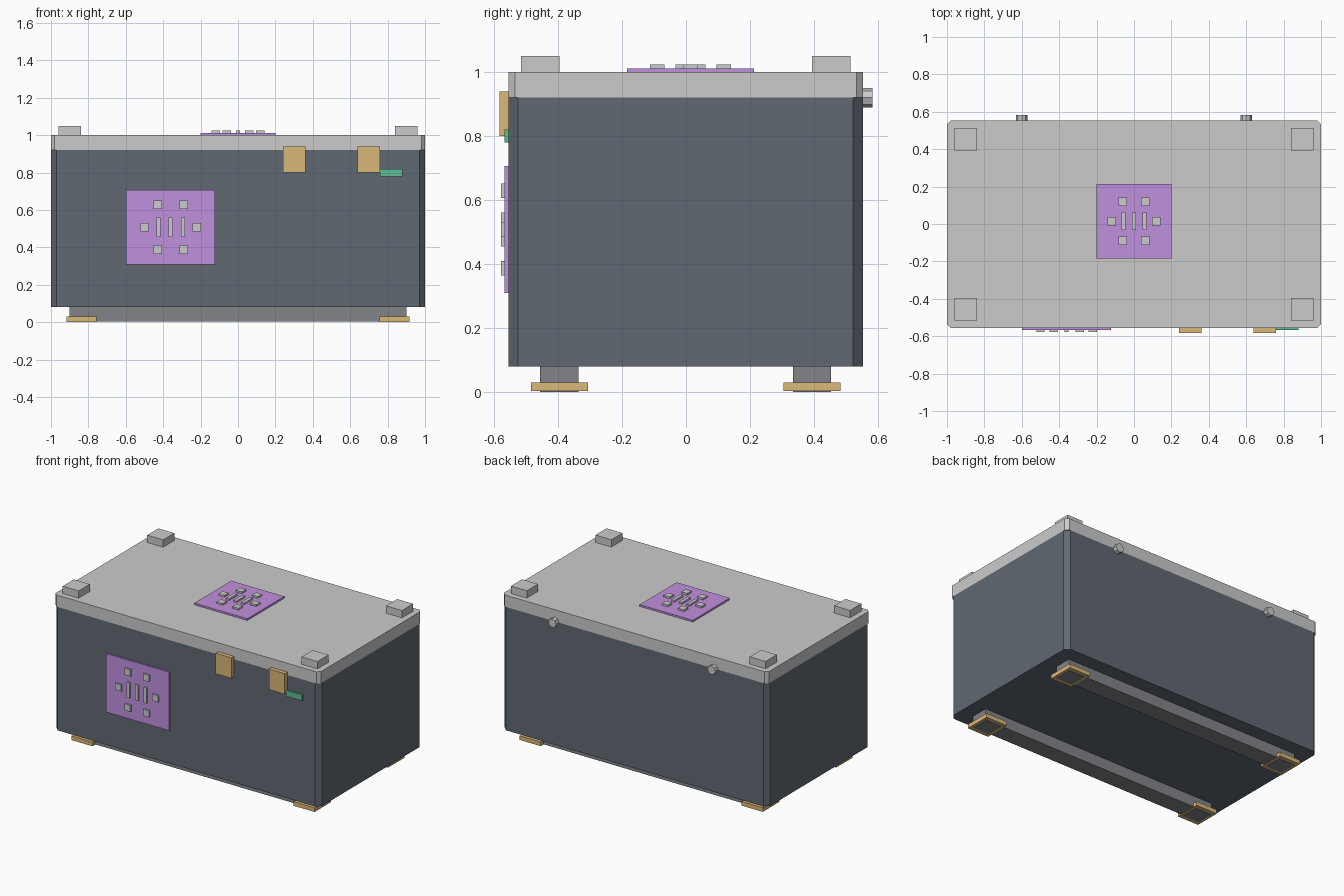
import bpy, bmesh, math
from mathutils import Matrix, Vector

if "Cube" in bpy.data.objects:
    bpy.data.objects.remove(bpy.data.objects["Cube"])


def material(name, rgb):
    m = bpy.data.materials.new(name)
    m.diffuse_color = (*rgb, 1)
    m.use_nodes = True
    m.node_tree.nodes["Principled BSDF"].inputs["Base Color"].default_value = m.diffuse_color
    return m


SLATE = material("slate", (0.12, 0.14, 0.17))
DARK = material("dark_grey", (0.22, 0.23, 0.25))
PURPLE = material("purple", (0.53, 0.28, 0.74))
GOLD = material("gold", (0.71, 0.48, 0.19))
GREEN = material("green", (0.12, 0.50, 0.30))


def finish(name, bm, mat):
    bmesh.ops.recalc_face_normals(bm, faces=bm.faces)
    mesh = bpy.data.meshes.new(name)
    bm.to_mesh(mesh)
    bm.free()
    ob = bpy.data.objects.new(name, mesh)
    bpy.context.collection.objects.link(ob)
    if mat:
        mesh.materials.append(mat)
    return ob


def box(name, x, y, z, mat=None, chamfer=0):
    """Box from (min, max) ranges, optionally chamfering the upright edges."""
    lo, hi = Vector((x[0], y[0], z[0])), Vector((x[1], y[1], z[1]))
    bm = bmesh.new()
    bmesh.ops.create_cube(bm, size=1, matrix=Matrix.Translation((lo + hi) / 2)
                          @ Matrix.Diagonal((*(hi - lo), 1)))
    if chamfer:
        upright = [e for e in bm.edges
                   if abs(e.verts[0].co.z - e.verts[1].co.z) > 1e-4]
        bmesh.ops.bevel(bm, geom=upright, offset=chamfer, segments=1,
                        affect='EDGES')
    return finish(name, bm, mat)


def around(c, half):
    return (c - half, c + half)


YC, YH = -0.001, 0.554          # body centre and half depth
FRONT, BACK = YC - YH, YC + YH

# Case and lid
box("case_body", (-1, 1), (FRONT, BACK), (0.08, 0.92), SLATE, 0.03)
box("lid", (-1, 1), (FRONT, BACK), (0.92, 1.0), None, 0.02)

# Skids under the case, with gold end pads and inset soles
for sy, side in ((-1, "front"), (1, "back")):
    y = YC + sy * 0.395
    box(side + "_skid", (-0.9, 0.9), around(y, 0.06), (0.004, 0.08), DARK)
    for sx, end in ((-1, "left"), (1, "right")):
        tag = f"{side}_{end}"
        x = sx * 0.837
        box(tag + "_skid_pad", around(x, 0.08), around(y, 0.089),
            (0.002, 0.03), GOLD)
        box(tag + "_pad_sole", around(x, 0.06), around(y, 0.06),
            (0, 0.01), DARK)
        # Stacking blocks on the lid corners
        box(tag + "_lid_block", around(sx * 0.9, 0.06),
            around(YC + sy * 0.455, 0.06), (1.0, 1.05))


# Panels with raised pads: six squares round three bars
def raised_pads(prefix, du, dv, bar_step, bar_half, place):
    cells = [(sx * du, sv * dv) for sx in (-1, 1) for sv in (-1, 1)]
    cells += [(-2 * du, 0), (2 * du, 0)]
    for i, (u, v) in enumerate(cells):
        place(f"{prefix}_square_{i}", around(u, 0.0225), around(v, 0.0225))
    for i in (-1, 0, 1):
        place(f"{prefix}_bar_{i + 1}", around(i * bar_step, 0.011),
              around(0, bar_half))


def shift(r, d):
    return (r[0] + d, r[1] + d)


box("top_panel", (-0.2, 0.2), around(0.014, 0.199), (1.0, 1.012), PURPLE)
raised_pads("top_panel", 0.06, 0.104, 0.056, 0.047,
            lambda n, u, v: box(n, u, shift(v, 0.014), (1.01, 1.024)))

box("front_panel", (-0.598, -0.122), (FRONT - 0.012, FRONT),
    around(0.508, 0.199), PURPLE)
raised_pads("front_panel", 0.07, 0.121, 0.065, 0.053,
            lambda n, u, v: box(n, shift(u, -0.36),
                                (FRONT - 0.023, FRONT - 0.01),
                                shift(v, 0.508)))

# Front latches and green indicator
for name, x in (("left_latch", 0.3), ("right_latch", 0.7)):
    box(name, around(x, 0.06), (FRONT - 0.028, FRONT), (0.80, 0.94), GOLD)
box("indicator_strip", (0.76, 0.88), (FRONT - 0.012, FRONT), (0.78, 0.82), GREEN)

# Eight-sided hinge pins at the back
for name, x in (("left_hinge", -0.6), ("right_hinge", 0.6)):
    bm = bmesh.new()
    bmesh.ops.create_cone(
        bm, cap_ends=True, segments=8, radius1=0.03, radius2=0.03, depth=0.06,
        matrix=Matrix.Translation((x, BACK, 0.92))
        @ Matrix.Rotation(math.pi / 2, 4, 'X'))
    finish(name, bm, None)
